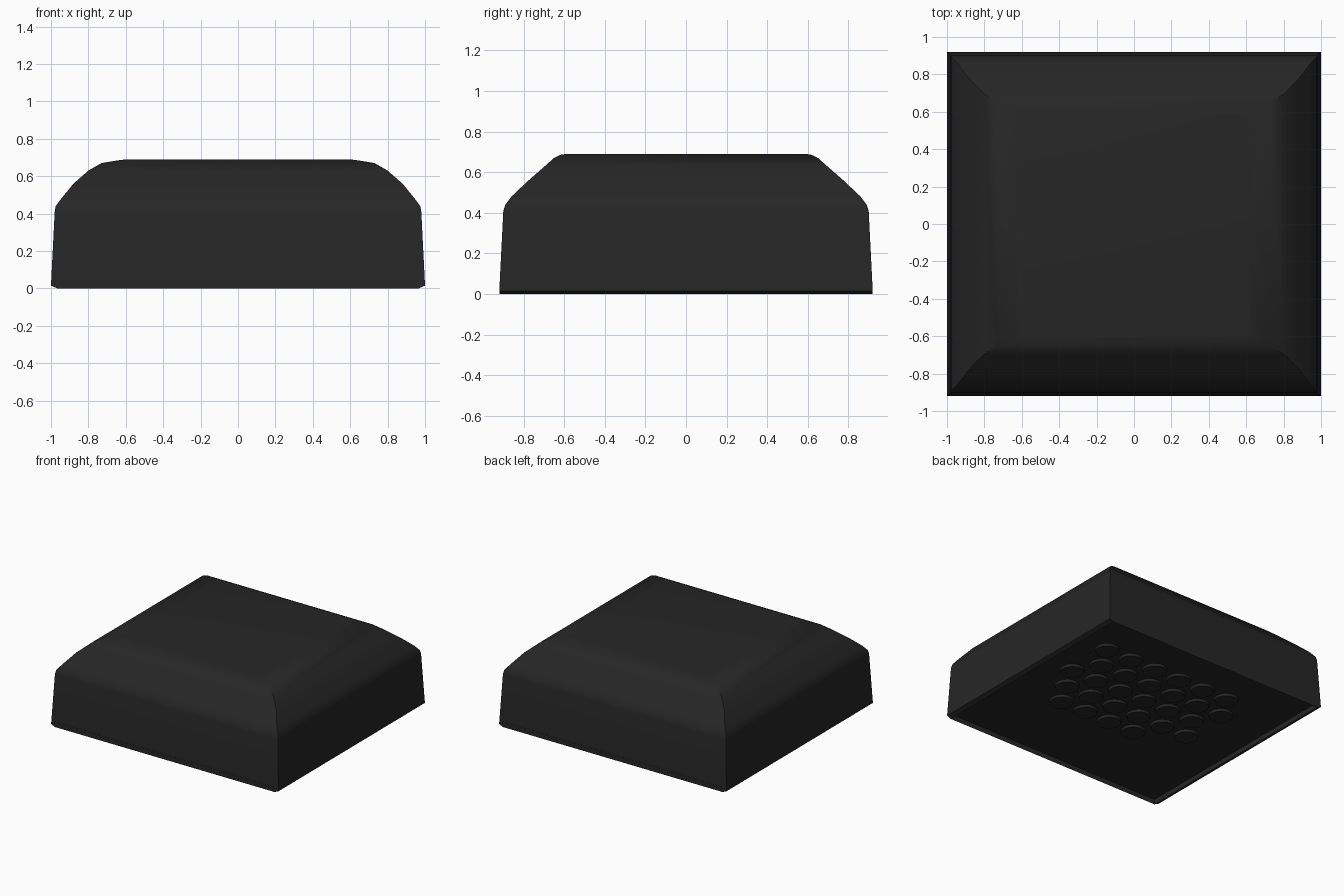
import bpy, bmesh, math
from mathutils import Matrix

cube = bpy.data.objects.get("Cube")
if cube:
    bpy.data.objects.remove(cube, do_unlink=True)

black = bpy.data.materials.new("matte_black")
black.use_nodes = True
COLOUR = (0.019, 0.019, 0.019, 1)
black.diffuse_color = COLOUR
bsdf = black.node_tree.nodes["Principled BSDF"]
bsdf.inputs["Base Color"].default_value = COLOUR
bsdf.inputs["Roughness"].default_value = 0.7


def finish(bm, name):
    bmesh.ops.recalc_face_normals(bm, faces=bm.faces)
    mesh = bpy.data.meshes.new(name)
    bm.to_mesh(mesh)
    bm.free()
    mesh.materials.append(black)
    obj = bpy.data.objects.new(name, mesh)
    bpy.context.collection.objects.link(obj)
    bpy.ops.object.select_all(action='DESELECT')
    obj.select_set(True)
    bpy.context.view_layer.objects.active = obj
    bpy.ops.object.shade_smooth_by_angle(angle=math.radians(30))
    return obj


# Body: stacked rectangles given as height, half width, half depth
RINGS = [(0, .965, .92), (.015, 1, .92), (.41, .98, .9), (.44, .975, .89),
         (.48, .945, .86), (.56, .88, .775), (.63, .8, .695),
         (.67, .73, .65), (.685, .64, .62), (.69, .6, .59)]
bm = bmesh.new()
rings = [[bm.verts.new((sx * hx, sy * hy, z))
          for sx, sy in ((-1, -1), (1, -1), (1, 1), (-1, 1))]
         for z, hx, hy in RINGS]
for low, high in zip(rings, rings[1:]):
    for i in range(4):
        j = (i + 1) % 4
        bm.faces.new((low[i], low[j], high[j], high[i]))
bm.faces.new(rings[-1])
base = bm.faces.new(rings[0][::-1])

# Recessed underside panel inside a flat rim
bmesh.ops.inset_region(bm, faces=[base], thickness=.1)
floor = bmesh.ops.extrude_face_region(bm, geom=[base])
bmesh.ops.delete(bm, geom=[base], context='FACES_ONLY')
bmesh.ops.translate(bm, vec=(0, 0, .04),
                    verts=[v for v in floor["geom"] if isinstance(v, bmesh.types.BMVert)])
finish(bm, "body")

# Underside grip pads in staggered rows: first column, count
PITCH = .226
ROWS = [(0, 6), (-.5, 6), (0, 6), (-.5, 6), (1, 4)]
bm = bmesh.new()
for row, (first, count) in enumerate(ROWS):
    for col in range(count):
        x = -.43 + (first + col) * PITCH
        y = .53 - row * PITCH * math.sin(math.pi / 3)
        bmesh.ops.create_cone(bm, cap_ends=True, segments=24, radius1=.085,
                              radius2=.09, depth=.02,
                              matrix=Matrix.Translation((x, y, .031)))
finish(bm, "grip_pads")
